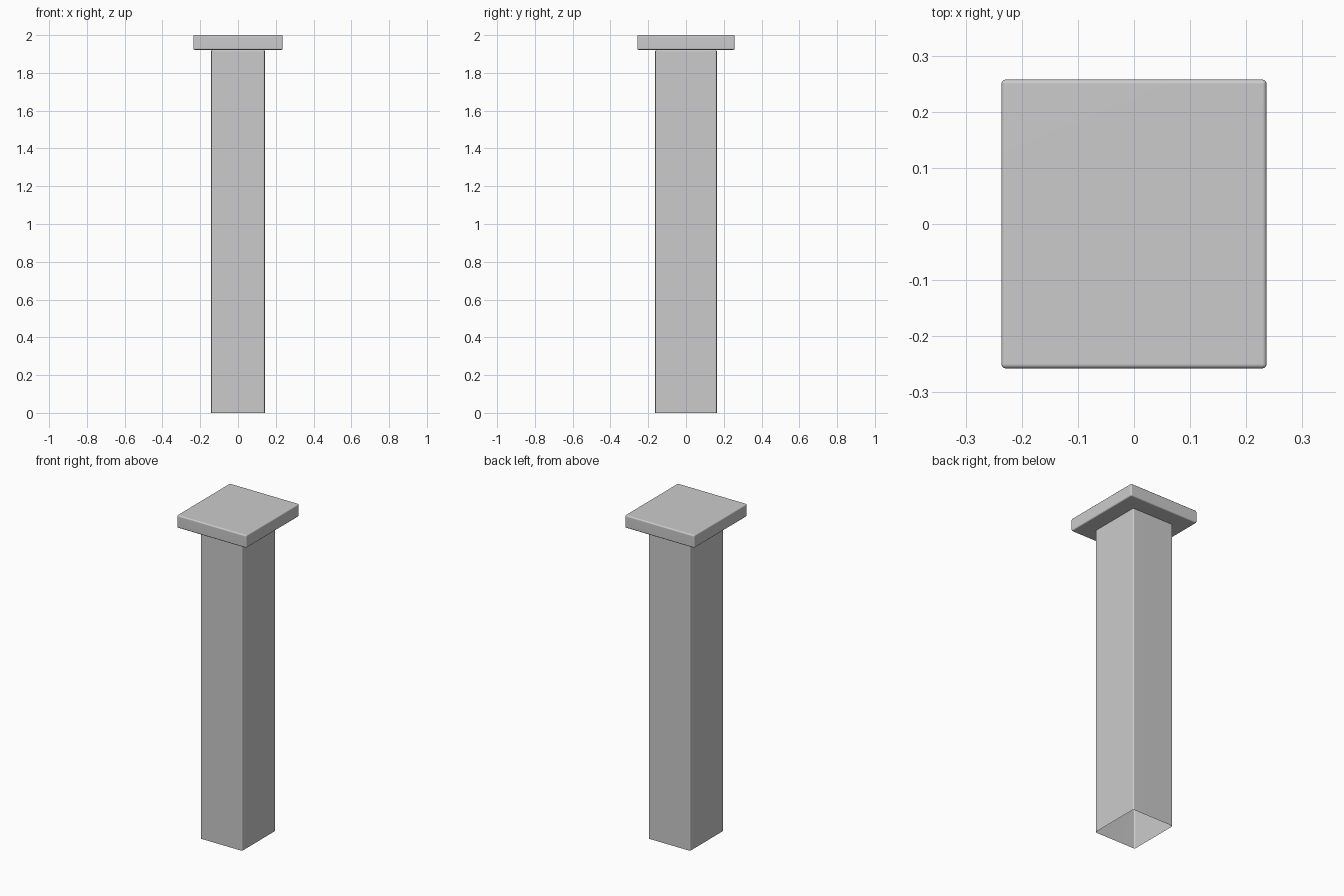
import bpy, bmesh
from mathutils import Vector

if "Cube" in bpy.data.objects:
    bpy.data.objects.remove(bpy.data.objects["Cube"])


def rounded_box(name, half_x, half_y, z0, z1, radius, open_bottom=False):
    bm = bmesh.new()
    bmesh.ops.create_cube(bm, size=2)
    for v in bm.verts:
        v.co = Vector((v.co.x * half_x, v.co.y * half_y, z1 if v.co.z > 0 else z0))
    bm.normal_update()
    if open_bottom:
        bottom = [f for f in bm.faces if f.normal.z < -0.5]
        bmesh.ops.delete(bm, geom=bottom, context='FACES_ONLY')
    edges = [e for e in bm.edges if not e.is_boundary]
    bmesh.ops.bevel(bm, geom=edges, offset=radius, segments=3,
                    profile=0.5, affect='EDGES')
    for f in bm.faces:
        f.smooth = True
    mesh = bpy.data.meshes.new(name)
    bm.to_mesh(mesh)
    bm.free()
    obj = bpy.data.objects.new(name, mesh)
    bpy.context.collection.objects.link(obj)
    # Keep the large faces flat and the small rounds smooth
    mod = obj.modifiers.new("weighted_normals", 'WEIGHTED_NORMAL')
    mod.keep_sharp = True
    return obj


# Square shaft, hollow and open at the base
rounded_box("post_shaft", 0.142, 0.163, 0.0, 1.922, 0.008, open_bottom=True)

# Overhanging cap slab
rounded_box("post_cap", 0.2365, 0.2575, 1.922, 2.0, 0.008)
